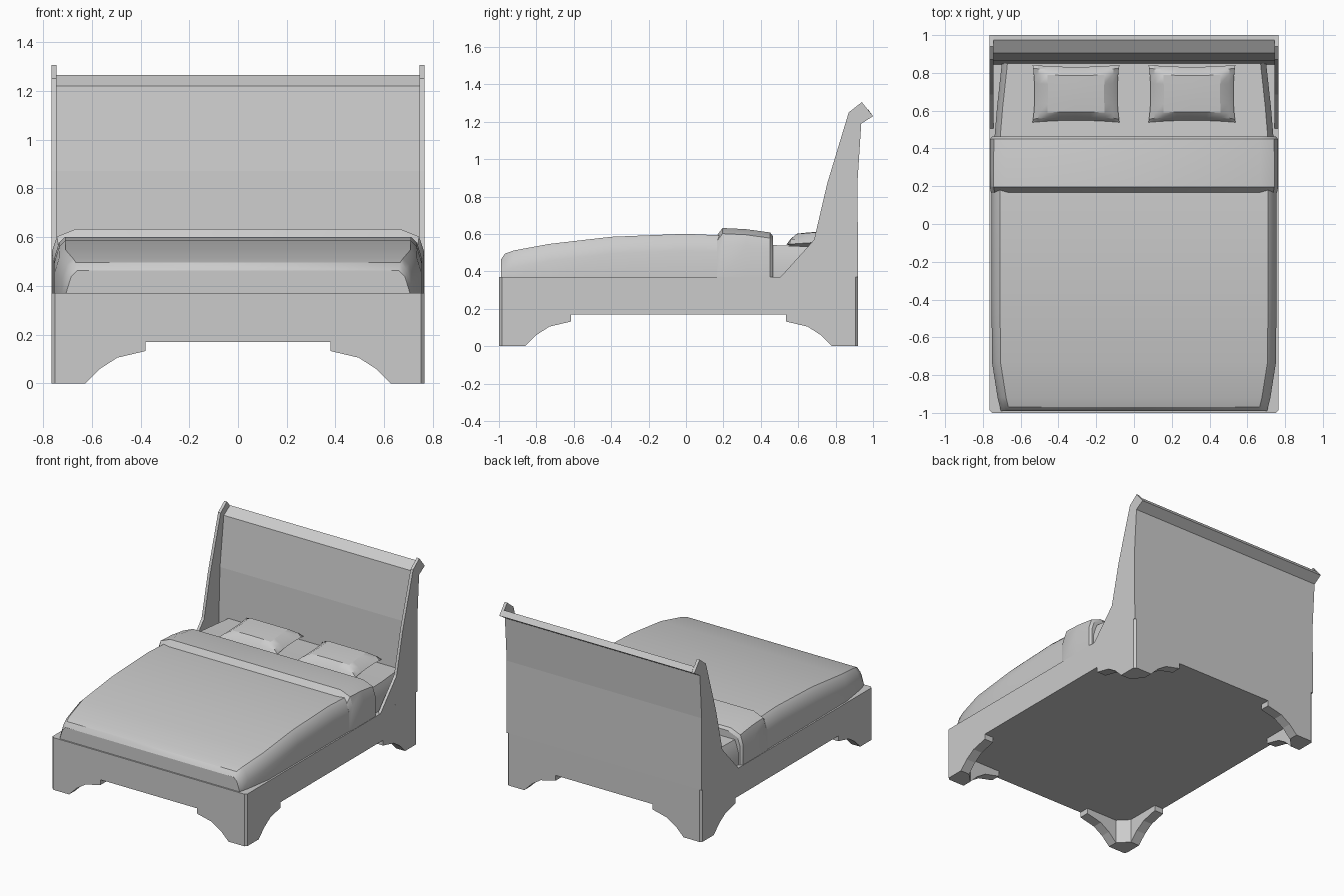
import bpy, bmesh, math
from mathutils import Vector

cube = bpy.data.objects.get("Cube")
if cube:
    bpy.data.objects.remove(cube)

grey = bpy.data.materials.new("plain_grey")
grey.use_nodes = True
grey.diffuse_color = (0.6, 0.6, 0.6, 1)
grey.node_tree.nodes["Principled BSDF"].inputs["Base Color"].default_value = (0.6, 0.6, 0.6, 1)

W, FRONT, BACK = 0.765, -1.0, 0.92
BASE, RAIL = 0.17, 0.37


def finish(name, bm, smooth=False):
    bmesh.ops.recalc_face_normals(bm, faces=bm.faces)
    mesh = bpy.data.meshes.new(name)
    bm.to_mesh(mesh)
    bm.free()
    mesh.materials.append(grey)
    obj = bpy.data.objects.new(name, mesh)
    bpy.context.collection.objects.link(obj)
    if smooth:
        bpy.ops.object.select_all(action='DESELECT')
        obj.select_set(True)
        bpy.context.view_layer.objects.active = obj
        bpy.ops.object.shade_smooth_by_angle(angle=math.radians(30))
    return obj


def loft(name, rings, smooth=False):
    """Skin matching rings of points and cap both ends."""
    bm = bmesh.new()
    loops = [[bm.verts.new(p) for p in ring] for ring in rings]
    n = len(loops[0])
    for a, b in zip(loops, loops[1:]):
        for i in range(n):
            j = (i + 1) % n
            bm.faces.new((a[i], a[j], b[j], b[i]))
    bm.faces.new(loops[0])
    bm.faces.new(loops[-1])
    return finish(name, bm, smooth)


def slab_x(name, profile, x0, x1):
    return loft(name, [[(x, y, z) for y, z in profile] for x in (x0, x1)])


# Bed base with clipped corners
c = 0.015
outline = [(-W + c, FRONT), (W - c, FRONT), (W, FRONT + c), (W, BACK - c),
           (W - c, BACK), (-W + c, BACK), (-W, BACK - c), (-W, FRONT + c)]
loft("bed_base", [[(x, y, z) for x, y in outline] for z in (BASE, RAIL)])

# Bracket feet: a corner post and two curved arms, in corner-relative offsets
foot, arm = 0.14, 0.07
post = [(c, 0), (foot, 0), (foot, arm), (arm, foot), (0, foot), (0, c)]
curve = [(foot, 0), (0.2, 0.06), (0.27, 0.105), (0.385, 0.132), (0.385, BASE), (foot, BASE)]
for sx, side in ((-1, "right"), (1, "left")):
    for y0, sy, end in ((FRONT, 1, "front"), (BACK, -1, "back")):
        def corner(u, v, z):
            return (sx * (W - u), y0 + sy * v, z)
        tag = f"{end}_{side}"
        loft(f"{tag}_foot_post", [[corner(u, v, z) for u, v in post] for z in (0, BASE)])
        loft(f"{tag}_foot_end_arm", [[corner(u, t, z) for u, z in curve] for t in (0, arm)])
        loft(f"{tag}_foot_side_arm", [[corner(t, u, z) for u, z in curve] for t in (0, arm)])

# Sleigh headboard: recessed panel between two thin cheeks
back_curve = [(1.0, 1.23), (0.937, 1.19), (0.917, 0.88), (BACK, RAIL)]
panel = [(0.845, RAIL), (0.862, 0.87), (0.905, 1.22), (0.975, 1.265)] + back_curve
cheek = [(0.505, RAIL), (0.65, 0.53), (0.685, 0.57), (0.755, 0.87),
         (0.87, 1.25), (0.94, 1.305)] + back_curve
slab_x("headboard_panel", panel, -0.745, 0.745)
slab_x("headboard_right_cheek", cheek, -W, -0.745)
slab_x("headboard_left_cheek", cheek, 0.745, W)


# Bedding: soft-edged cross sections given as (y, half width, top height)
def bedding(name, stations, round_x=0.07, drop=0.025):
    rings = []
    for y, w, top in stations:
        half = [(w, RAIL - 0.01), (w, top - 0.09), (w - 0.02, top - drop), (w - round_x, top)]
        rings.append([(x, y, z) for x, z in half] + [(-x, y, z) for x, z in reversed(half)])
    return loft(name, rings, smooth=True)


bedding("blanket", [(-0.99, 0.705, 0.462), (-0.968, 0.71, 0.495), (-0.92, 0.722, 0.512),
                    (-0.73, 0.752, 0.547), (-0.4, 0.754, 0.585), (0.0, 0.755, 0.601),
                    (0.2, 0.755, 0.592)], round_x=0.045)
bedding("blanket_fold", [(0.165, 0.757, 0.592), (0.195, 0.763, 0.632), (0.32, 0.763, 0.626),
                         (0.45, 0.762, 0.608), (0.464, 0.75, 0.59)], round_x=0.095, drop=0.03)
bedding("sheet", [(0.44, 0.74, 0.542), (0.62, 0.725, 0.534), (0.85, 0.7, 0.53)], round_x=0.03)


# Pillows: pinched corners, sloping shoulders and a flat plump middle
def pillow(name, cx, cy, hx, hy):
    us = [-1, -0.88, -0.68, -0.35, 0, 0.35, 0.68, 0.88, 1]
    bm = bmesh.new()
    for sign in (1, -1):
        grid = []
        for v in us:
            row = []
            for u in us:
                x = u * hx * (1 - 0.05 * (1 - v * v))
                y = v * hy * (1 - 0.07 * (1 - u * u))
                edge = min(1, (1 - max(abs(u), abs(v))) / 0.32)
                puff = edge ** 0.7 * (0.9 + 0.1 * (1 - u * u) * (1 - v * v))
                z = 0.555 + 0.01 * v + sign * puff * (0.056 if sign > 0 else 0.025)
                row.append(bm.verts.new(Vector((cx + x, cy + y, z))))
            grid.append(row)
        for j in range(len(us) - 1):
            for i in range(len(us) - 1):
                bm.faces.new((grid[j][i], grid[j][i + 1], grid[j + 1][i + 1], grid[j + 1][i]))
    bmesh.ops.remove_doubles(bm, verts=bm.verts, dist=0.0001)
    finish(name, bm, smooth=True)


pillow("right_pillow", -0.307, 0.69, 0.23, 0.152)
pillow("left_pillow", 0.307, 0.69, 0.23, 0.152)
